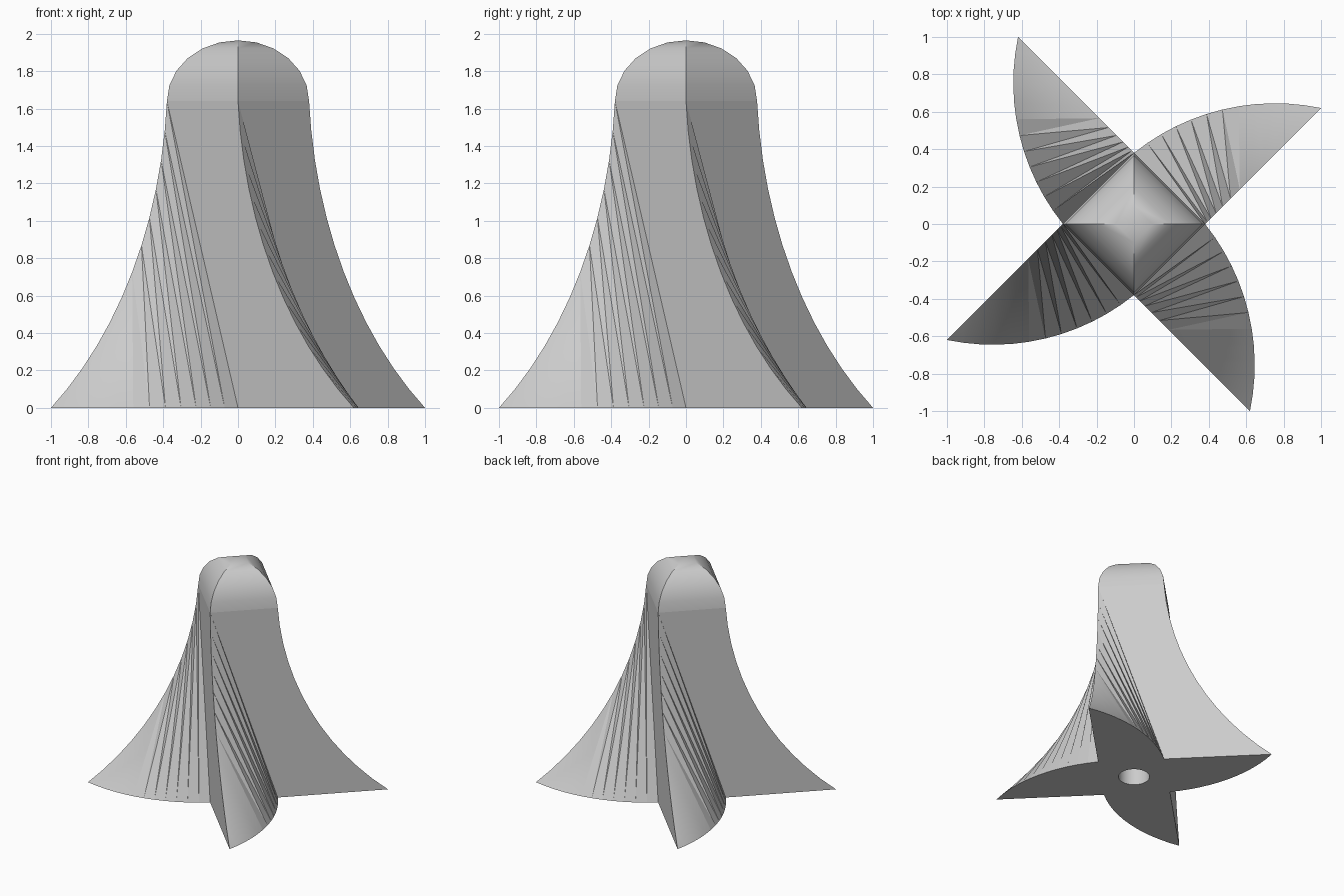
import bpy, bmesh, math
from mathutils import Vector, Matrix

cube = bpy.data.objects.get("Cube")
if cube:
    bpy.data.objects.remove(cube, do_unlink=True)

CORE = 0.38        # half diagonal of the square core
SHOULDER = 1.64    # height where the dome begins
DOME = 0.325       # dome height
REACH = 0.62       # how far each blade runs out along x and y
STEPS = 12         # facets along each blade
HOLE, DEPTH = 0.126, 0.5


def arc(p, q, radius, side):
    """Points of a circular arc from p to q, centre left (1) or right (-1)."""
    p, q = Vector(p), Vector(q)
    chord = q - p
    half = math.asin(chord.length / 2 / radius)
    left = Vector((-chord.y, chord.x)).normalized()
    centre = (p + q) / 2 + left * side * radius * math.cos(half)
    return [centre + Matrix.Rotation(side * 2 * half * i / STEPS, 2) @ (p - centre)
            for i in range(STEPS + 1)]


bm = bmesh.new()


def face(points, quarter):
    turn = Matrix.Rotation(quarter * math.pi / 2, 4, 'Z')
    return bm.faces.new([bm.verts.new(turn @ Vector(p)) for p in points])


# Swept edge of a blade, running down and outward from the core corner
edge = []
for s, z in arc((0, SHOULDER), (REACH * math.sqrt(2), 0), 2.27, 1):
    d = s / math.sqrt(2)
    edge.append(Vector((-CORE - d, -d, z)))

# Curved foot of the blade on the ground
foot = [Vector((p.x, p.y, 0)) for p in
        arc((0, -CORE), (-CORE - REACH, -REACH), 1.205, -1)]
foot[-1] = edge[-1].copy()

# Dome profile and round hole
dome = [(CORE * math.cos(math.radians(a)), SHOULDER + DOME * math.sin(math.radians(a)))
        for a in range(0, 91, 15)]
rim = [Vector((-HOLE * math.sin(a), -HOLE * math.cos(a), 0))
       for a in (i * math.pi / 16 for i in range(9))]
up = Vector((0, 0, DEPTH))
quarter_turn = Matrix.Rotation(math.pi / 2, 4, 'Z')

for k in range(4):
    # Twisted fan between the swept edge and the foot
    for i in range(STEPS):
        face([edge[i], foot[i + 1], foot[i]], k)
        if i < STEPS - 1:
            face([edge[i], edge[i + 1], foot[i + 1]], k)
    # Flat blade side
    face([edge[0], foot[0]] + [quarter_turn @ p for p in reversed(edge)], k)
    # Dome quarter
    for (r0, z0), (r1, z1) in zip(dome, dome[1:]):
        quad = [(-r0, 0, z0), (0, -r0, z0), (0, -r1, z1), (-r1, 0, z1)]
        face(quad if r1 > 0.001 else quad[:3], k)
    # Underside quarter, hole wall and hole end
    face(foot + [Vector((-CORE, 0, 0))] + list(reversed(rim)), k)
    for a, b in zip(rim, rim[1:]):
        face([a, b, b + up, a + up], k)
        face([a + up, b + up, up], k)

bmesh.ops.remove_doubles(bm, verts=bm.verts, dist=0.0005)
bmesh.ops.recalc_face_normals(bm, faces=bm.faces)
mesh = bpy.data.meshes.new("bladed_body")
bm.to_mesh(mesh)
bm.free()

body = bpy.data.objects.new("bladed_body", mesh)
bpy.context.collection.objects.link(body)

# Smooth dome and blade tips, crisp folds, flat large sides
bpy.ops.object.select_all(action='DESELECT')
body.select_set(True)
bpy.context.view_layer.objects.active = body
bpy.ops.object.shade_smooth_by_angle(angle=math.radians(30))
for poly in mesh.polygons:
    if len(poly.vertices) > 4:
        poly.use_smooth = False

# Single grey finish
grey = bpy.data.materials.new("plain_grey")
grey.use_nodes = True
colour = (0.6, 0.6, 0.6, 1)
grey.diffuse_color = colour
grey.node_tree.nodes["Principled BSDF"].inputs["Base Color"].default_value = colour
mesh.materials.append(grey)
